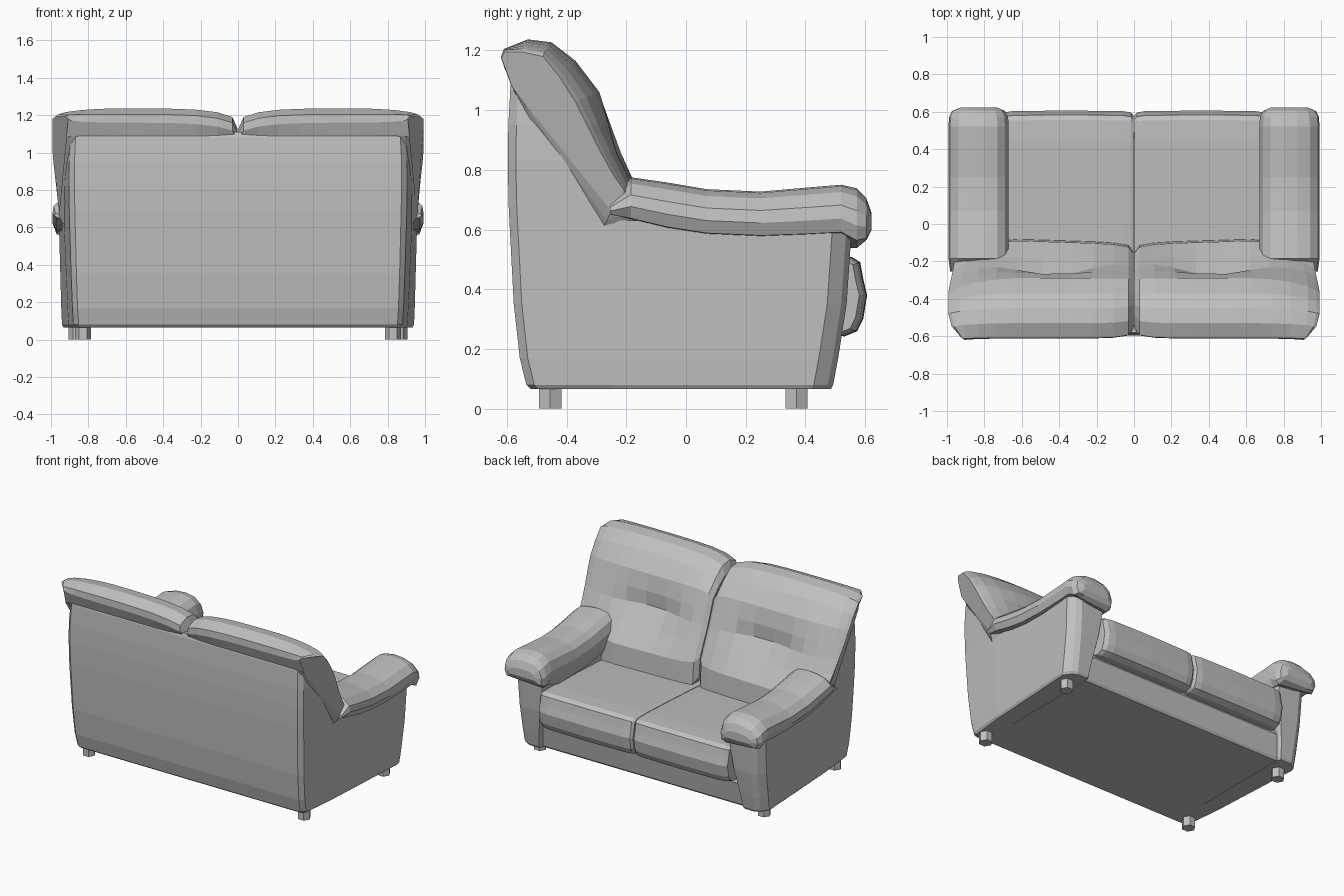
import bpy, bmesh, math

mat = bpy.data.materials.new("grey upholstery")
mat.diffuse_color = (0.53, 0.53, 0.53, 1)


def loft(name, rings, mirror=True):
    """Skin equal-length rings of points and cap both ends."""
    bm = bmesh.new()
    vr = [[bm.verts.new(p) for p in r] for r in rings]
    n = len(vr[0])
    for a, b in zip(vr, vr[1:]):
        for i in range(n):
            j = (i + 1) % n
            bm.faces.new((a[i], a[j], b[j], b[i]))
    bm.faces.new(vr[0])
    bm.faces.new(vr[-1])
    bmesh.ops.recalc_face_normals(bm, faces=bm.faces)
    me = bpy.data.meshes.new(name)
    bm.to_mesh(me)
    bm.free()
    me.materials.append(mat)
    ob = bpy.data.objects.new(name, me)
    bpy.context.collection.objects.link(ob)
    if mirror:
        m = ob.modifiers.new("mirror", 'MIRROR')
        m.use_mirror_merge = False
    return ob


# Back shell: stacked plan sections, bevelled at the rear corners and flaring forward
# (z, rear y, front y, rear half width, bevel half width, front half width)
shell = [(.065, -.52, -.25, .842, .87, .895), (.08, -.535, -.25, .852, .88, .905),
         (.17, -.557, -.25, .858, .885, .911), (.35, -.577, -.25, .864, .892, .919),
         (.60, -.590, -.25, .87, .90, .93), (.68, -.594, -.25, .872, .902, .935),
         (.83, -.597, -.40, .875, .904, .93), (.95, -.595, -.48, .875, .903, .918),
         (1.08, -.588, -.54, .868, .893, .90), (1.11, -.58, -.55, .855, .88, .885)]
loft("back_shell", [[(-xr, yb, z), (xr, yb, z), (xb, yb + .027, z), (xf, yf, z),
                     (-xf, yf, z), (-xb, yb + .027, z)]
                    for z, yb, yf, xr, xb, xf in shell], mirror=False)

# Arm side panels: chamfered at the outer front corner
# (z, front y, rear outer x, front outer x, inner x)
panel = [(.065, .485, .895, .932, .78), (.08, .493, .905, .941, .775), (.17, .51, .911, .945, .765),
         (.35, .538, .919, .950, .735), (.6, .555, .93, .957, .70), (.63, .555, .932, .958, .70)]
loft("arm_panel", [[(xi, -.25, z), (xr, -.25, z), (xo, yf - .065, z), (xo - .035, yf - .018, z),
                    (xo - .07, yf, z), (xi + .01, yf, z), (xi, yf - .015, z)]
                   for z, yf, xr, xo, xi in panel])

# Base with the front rail
loft("base_rail", [[(-.777, -.25, z), (.777, -.25, z), (.777, y, z), (-.777, y, z)]
                   for z, y in ((.065, .455), (.08, .465), (.23, .49), (.25, .48), (.36, .46))],
     mirror=False)

# Rolled arm pads: a dome section swept from back to front, closing in a rounded nose
dome = [(.92, 0), (.972, .02), (.992, .3), (.985, .58), (.94, .85), (.875, .97), (.80, 1),
        (.73, .93), (.69, .72), (.67, .35), (.675, 0), (.70, -.5)]
# (y, top z, bottom z, width factor, inner drop)
pad = [(-.255, .69, .65, .94, 1), (-.185, .775, .635, 1, 1), (-.06, .757, .605, 1, 1),
       (.07, .735, .585, 1, 1), (.25, .727, .577, 1, 1), (.40, .740, .582, 1, 1),
       (.52, .750, .588, 1, .6), (.572, .738, .56, .98, .25), (.604, .705, .568, .88, .05),
       (.622, .655, .60, .62, 0)]
loft("arm_pad", [[(.83 + (x - .83) * w, y, b + (t - b) * (f if f > 0 else f * d)) for x, f in dome]
                 for y, t, b, w, d in pad])

# Seat cushions: side profile lofted across, tucked in at both ends
seat = [(-.25, .27), (-.25, .47), (0, .485), (.25, .498), (.45, .508), (.555, .507), (.582, .49),
        (.593, .43), (.605, .38), (.592, .30), (.572, .26), (.53, .243), (.30, .25)]
seat_x = [(.002, .93), (.016, .975), (.06, .995), (.2, 1), (.36, 1.005), (.52, 1),
          (.65, .995), (.70, .975), (.725, .93)]
loft("seat_cushion", [[(x, .1 + (y - .1) * (1 - (1 - s) * .7), .38 + (z - .38) * s) for y, z in seat]
                      for x, s in seat_x])

# Back cushions: blend from the full middle profile to the slim outer wing
middle = [(-.59, 1.10), (-.612, 1.16), (-.61, 1.205), (-.53, 1.237), (-.45, 1.227), (-.37, 1.165),
          (-.29, 1.06), (-.25, .95), (-.215, .855), (-.165, .745), (-.11, .62), (-.10, .46), (-.35, .46)]
wing = [(-.585, 1.08), (-.622, 1.18), (-.612, 1.2), (-.55, 1.2), (-.48, 1.185), (-.42, 1.11),
        (-.37, 1.03), (-.33, .95), (-.285, .86), (-.24, .78), (-.205, .73), (-.21, .69), (-.25, .66)]
# (x, wing blend, scale about the core, tuft depth)
back_x = [(.003, 0, .80, 0), (.03, 0, .94, 0), (.11, 0, .985, 0), (.22, 0, 1, .02),
          (.34, 0, 1, .05), (.50, 0, 1, .055), (.64, 0, 1, .03), (.74, .08, 1, .01),
          (.84, .25, 1, 0), (.93, .55, 1, 0), (.975, .85, 1, 0), (.993, 1, .985, 0)]
# inward pull of the wing at the rear top corner, and tuft weight, by profile point
pull = {0: .075, 1: .085, 2: .07, 3: .018}
tuft_at = {7: .3, 8: 1, 9: .4}
rings = []
for x, w, s, tuft in back_x:
    ring = []
    for i, ((ym, zm), (yo, zo)) in enumerate(zip(middle, wing)):
        y, z = ym + (yo - ym) * w, zm + (zo - zm) * w
        y -= tuft * tuft_at.get(i, 0)
        if 10 <= i <= 11:
            y += .02 * min(x / .65, 1) * (1 - w)
        if 1 <= i <= 5 and x < .5:
            z -= .02 * ((.5 - x) / .45) ** 2
        y, z = -.35 + (y + .35) * s, .8 + (z - .8) * s
        # wings narrow downward and round off at the rear top corner
        taper = 1 - .035 * min(1, max(0, (1.0 - z) / .3)) - pull.get(i, 0) * w
        ring.append((x * taper, y, z))
    rings.append(ring)
loft("back_cushion", rings)

# Hexagonal feet
for name, fx, fy in (("rear_foot", .828, -.455), ("front_foot", .862, .37)):
    hexa = [(fx + .043 * math.cos(k * math.pi / 3), fy + .043 * math.sin(k * math.pi / 3))
            for k in range(6)]
    loft(name, [[(x, y, z) for x, y in hexa] for z in (0, .075)])
